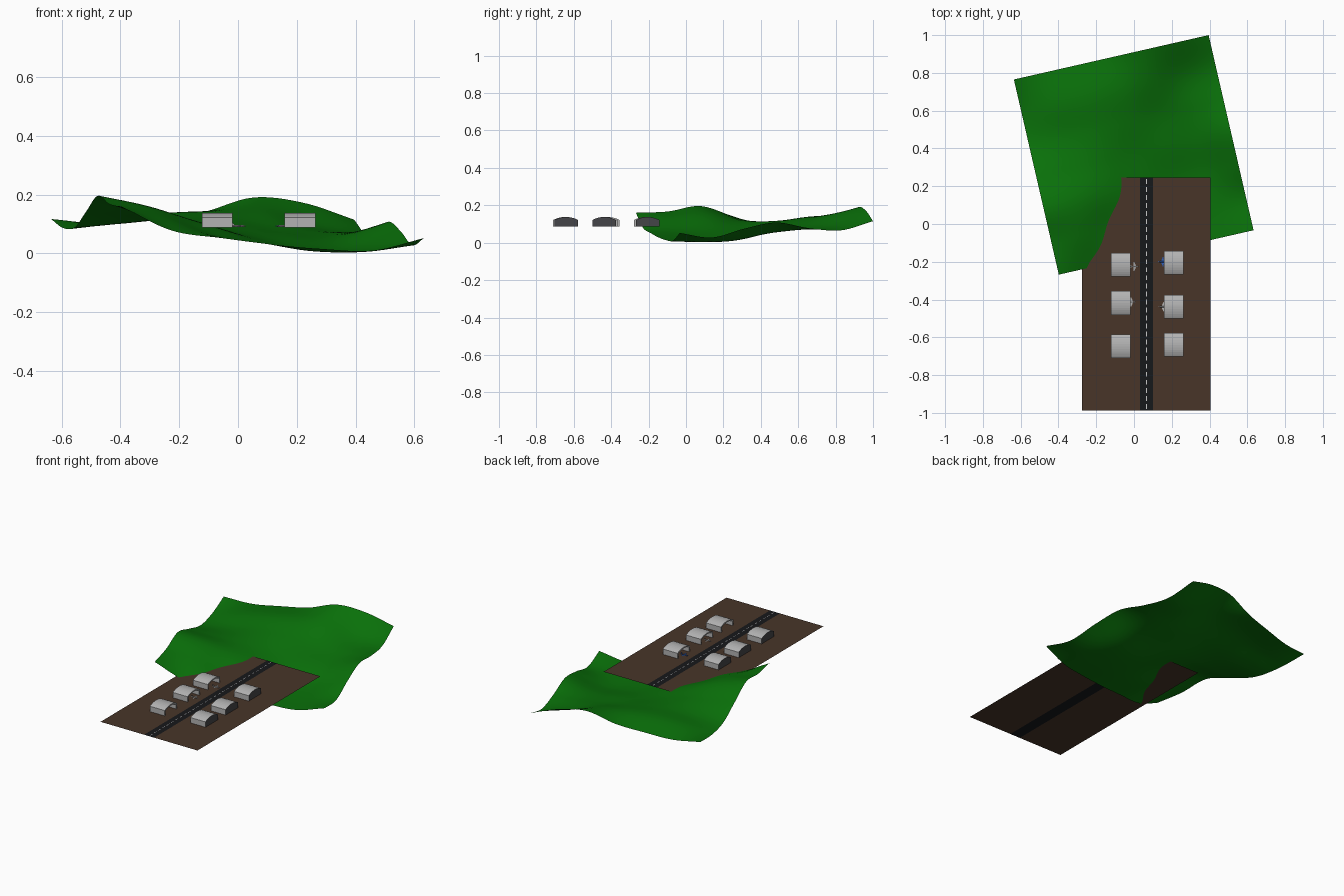
import bpy, math

if "Cube" in bpy.data.objects:
    bpy.data.objects.remove(bpy.data.objects["Cube"])

def material(name, rgb):
    m = bpy.data.materials.new(name)
    m.diffuse_color = (*rgb, 1)
    m.use_nodes = True
    m.node_tree.nodes["Principled BSDF"].inputs["Base Color"].default_value = m.diffuse_color
    return m

GREEN = material("grass", (0.003, 0.17, 0.003))
BROWN = material("soil", (0.065, 0.036, 0.022))
BLACK = material("asphalt", (0.008, 0.009, 0.011))
WHITE = material("paint", (0.8, 0.8, 0.8))
BLUE = material("blue paint", (0.03, 0.12, 0.5))
GREY = material("sheet metal", (0.45, 0.45, 0.45))
DARK = material("dark wall", (0.06, 0.06, 0.065))
GROUND = 0.087
ROAD_X = 0.066

def mesh_object(name, verts, faces, mat=None, smooth=False):
    me = bpy.data.meshes.new(name)
    me.from_pydata(verts, [], faces)
    ob = bpy.data.objects.new(name, me)
    bpy.context.collection.objects.link(ob)
    if mat:
        me.materials.append(mat)
    if smooth:
        me.shade_smooth()
    return ob

def strip(name, x0, x1, y0, y1, z, mat):
    return mesh_object(name, [(x0, y0, z), (x1, y0, z), (x1, y1, z), (x0, y1, z)],
                       [(0, 1, 2, 3)], mat)

# Hilly terrain: coarse height grid, rows front to back, smoothly interpolated
HEIGHTS = [
    [.160, .078, .052, .030, .015, .010, .052],
    [.167, .130, .068, .036, .008, .005, .028],
    [.196, .160, .107, .055, .018, .016, .075],
    [.142, .126, .110, .075, .055, .052, .108],
    [.088, .102, .118, .110, .085, .070, .078],
    [.087, .115, .137, .143, .140, .093, .066],
    [.117, .102, .118, .140, .190, .172, .115]]

def catmull(p, t):
    n = len(p) - 1
    i = min(int(t * n), n - 1)
    f = t * n - i
    b, c = p[i], p[i + 1]
    a = p[i - 1] if i > 0 else 2 * b - c
    d = p[i + 2] if i + 2 <= n else 2 * c - b
    return b + 0.5 * f * (c - a + f * (2*a - 5*b + 4*c - d + f * (3*(b - c) + d - a)))

N = 48
verts = []
for j in range(N + 1):
    for i in range(N + 1):
        u, v = i / N, j / N
        z = catmull([catmull(row, u) for row in HEIGHTS], v)
        verts.append((-.398 + 1.031*u - .238*v, -.268 + .235*u + 1.033*v, max(z, 0)))
W = N + 1
faces = [(j*W + i, j*W + i + 1, (j+1)*W + i + 1, (j+1)*W + i)
         for j in range(N) for i in range(N)]
mesh_object("terrain", verts, faces, GREEN, True)

# Flat airfield with the road running between two strips of soil
Y0, Y1 = -.987, .247
strip("ground_left", -.275, ROAD_X - .035, Y0, Y1, GROUND, BROWN)
strip("ground_right", ROAD_X + .035, .406, Y0, Y1, GROUND, BROWN)
strip("road", ROAD_X - .035, ROAD_X + .035, Y0, Y1, GROUND, BLACK)

# Dashed centre line
dv, df = [], []
count = 29
step = (Y1 - Y0) / count
for k in range(count):
    y = Y0 + (k + .2) * step
    n = len(dv)
    dv += [(ROAD_X + dx, y + dy, GROUND + .0008)
           for dx, dy in ((-.0015, 0), (.0015, 0), (.0015, step * .6), (-.0015, step * .6))]
    df.append((n, n + 1, n + 2, n + 3))
mesh_object("centre_line", dv, df, WHITE)

# Hangar: arched shell, dark closed back, framed mouth towards the road
def arch(half, wall, rise, segments=10):
    r = (half * half + rise * rise) / (2 * rise)
    a = math.asin(half / r)
    pts = [(-half, 0)]
    for k in range(segments + 1):
        t = -a + 2 * a * k / segments
        pts.append((r * math.sin(t), wall + rise - r + r * math.cos(t)))
    return pts + [(half, 0)]

def hangar(name, x, y, facing):
    outer, inner = arch(.0625, .034, .016), arch(.053, .029, .0135)
    n = len(outer)
    back, mouth, inside = -.052, .052, -.048
    v = []
    for prof, px in ((outer, back), (outer, mouth), (inner, mouth), (inner, inside)):
        v += [(x + facing * px, y + a, GROUND + .0005 + b) for a, b in prof]
    f = []
    for ring in range(3):
        for k in range(n - 1):
            a = ring * n + k
            f.append((a, a + 1, a + n + 1, a + n))
    f += [tuple(range(n))[::-1], tuple(range(3 * n, 4 * n))]
    if facing < 0:
        f = [q[::-1] for q in f]
    ob = mesh_object(name, v, f, GREY)
    ob.data.materials.append(DARK)
    ob.data.polygons[len(f) - 2].material_index = 1
    # raised roof seams
    for s, sx in enumerate((-.05, 0, .05)):
        sv = []
        for px in (sx - .001, sx + .001):
            sv += [(x + facing * px, y + a, GROUND + .0015 + b) for a, b in outer[1:-1]]
        m = n - 2
        mesh_object(f"{name}_seam_{s}", sv,
                    [(k, k + 1, k + m + 1, k + m) for k in range(m - 1)], GREY)

for k, y in enumerate((-.648, -.418, -.215)):
    hangar(f"hangar_left_{k}", -.070, y, 1)
for k, y in enumerate((-.640, -.438, -.205)):
    hangar(f"hangar_right_{k}", .211, y, -1)

# Small parked aircraft: tapered body, wings, tailplane and fin
def aircraft(name, x, y, facing, mat=None):
    stations = [(-.024, .0012), (-.012, .003), (.008, .0035), (.016, .0025), (.024, .0004)]
    v, f, S = [], [], 8
    for px, r in stations:
        for k in range(S):
            t = 2 * math.pi * k / S
            v.append((px, r * math.cos(t), .006 + r * math.sin(t)))
    for i in range(len(stations) - 1):
        for k in range(S):
            f.append((i*S + k, i*S + (k+1) % S, (i+1)*S + (k+1) % S, (i+1)*S + k))
    for s in (-1, 1):
        for pts in ([(.008, 0), (-.002, .024), (-.007, .024), (-.008, 0)],
                    [(-.016, 0), (-.021, .009), (-.024, .009), (-.024, 0)]):
            n = len(v)
            v += [(a, s * b, .006) for a, b in pts]
            f.append((n, n + 1, n + 2, n + 3))
    n = len(v)
    v += [(-.014, 0, .008), (-.022, 0, .016), (-.025, 0, .016), (-.024, 0, .007)]
    f.append((n, n + 1, n + 2, n + 3))
    v = [(x + facing * a, y + facing * b, GROUND + c) for a, b, c in v]
    mesh_object(name, v, f, mat)

aircraft("aircraft_left_0", .004, -.225, 1, GREY)
aircraft("aircraft_left_1", -.012, -.413, 1, GREY)
aircraft("aircraft_right_0", .150, -.200, -1, BLUE)
aircraft("aircraft_right_1", .153, -.438, -1, GREY)
